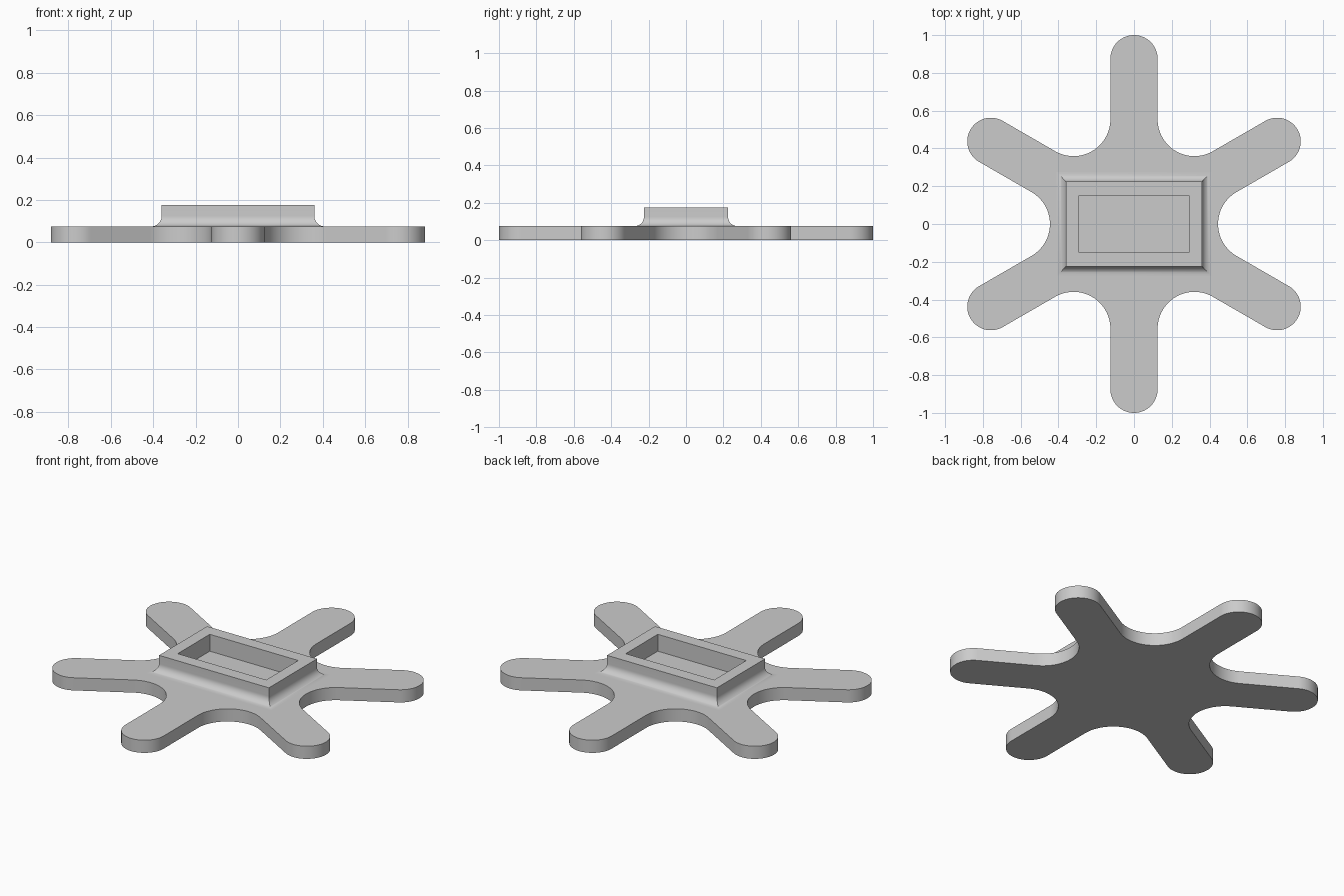
import bpy
import bmesh
from math import sin, cos, pi, radians
from mathutils import Vector

cube = bpy.data.objects.get("Cube")
if cube:
    bpy.data.objects.remove(cube, do_unlink=True)

PLATE_TOP = 0.075
BOX_TOP = 0.175
ARM_R = 0.125      # half width of an arm and radius of its tip
WEB_R = 0.195      # fillet radius between neighbouring arms
FOOT_R = 0.05      # fillet radius around the raised frame

grey = bpy.data.materials.new("light grey")
grey.use_nodes = True
colour = (0.6, 0.6, 0.6, 1)
grey.diffuse_color = colour
grey.node_tree.nodes["Principled BSDF"].inputs["Base Color"].default_value = colour


def finish(bm, name):
    mesh = bpy.data.meshes.new(name)
    bm.to_mesh(mesh)
    bm.free()
    mesh.materials.append(grey)
    obj = bpy.data.objects.new(name, mesh)
    bpy.context.collection.objects.link(obj)
    bpy.ops.object.select_all(action='DESELECT')
    obj.select_set(True)
    bpy.context.view_layer.objects.active = obj
    bpy.ops.object.shade_smooth_by_angle(angle=radians(30))


def arc(dist, direction, radius, start, end, steps):
    """Points of an arc centred at a polar position (degrees)."""
    centre = Vector((cos(radians(direction)), sin(radians(direction)), 0)) * dist
    for i in range(steps + 1):
        t = radians(start + (end - start) * i / steps)
        yield centre + Vector((cos(t), sin(t), 0)) * radius


# Six-armed base plate: rounded tips joined by concave webs
outline = []
for k in range(6):
    a = 30 + 60 * k
    outline += arc(1 - ARM_R, a, ARM_R, a - 90, a + 90, 32)
    outline += arc(2 * (ARM_R + WEB_R), a + 30, WEB_R, a - 90, a - 210, 28)

bm = bmesh.new()
base = bm.faces.new([bm.verts.new(p) for p in outline])
top = bmesh.ops.extrude_face_region(bm, geom=[base])["geom"]
bmesh.ops.translate(bm, vec=(0, 0, PLATE_TOP),
                    verts=[g for g in top if isinstance(g, bmesh.types.BMVert)])
bmesh.ops.recalc_face_normals(bm, faces=bm.faces)
finish(bm, "six_arm_plate")

# Raised rectangular frame: flared foot, wall, rim and pocket walls;
# the plate's top is the pocket floor
STEPS = 12
levels = []
for i in range(STEPS + 1):
    t = pi / 2 * i / STEPS
    grow = FOOT_R * (1 - sin(t))
    levels.append((0.36 + grow, 0.225 + grow, PLATE_TOP + FOOT_R * (1 - cos(t))))
levels += [(0.36, 0.225, BOX_TOP), (0.29, 0.15, BOX_TOP), (0.29, 0.15, PLATE_TOP)]

bm = bmesh.new()
corners = [(-1, -1), (1, -1), (1, 1), (-1, 1)]
rings = [[bm.verts.new((sx * x, sy * y, z)) for sx, sy in corners]
         for x, y, z in levels]
for low, high in zip(rings, rings[1:]):
    for i in range(4):
        j = (i + 1) % 4
        bm.faces.new((low[i], low[j], high[j], high[i]))
finish(bm, "raised_frame")
